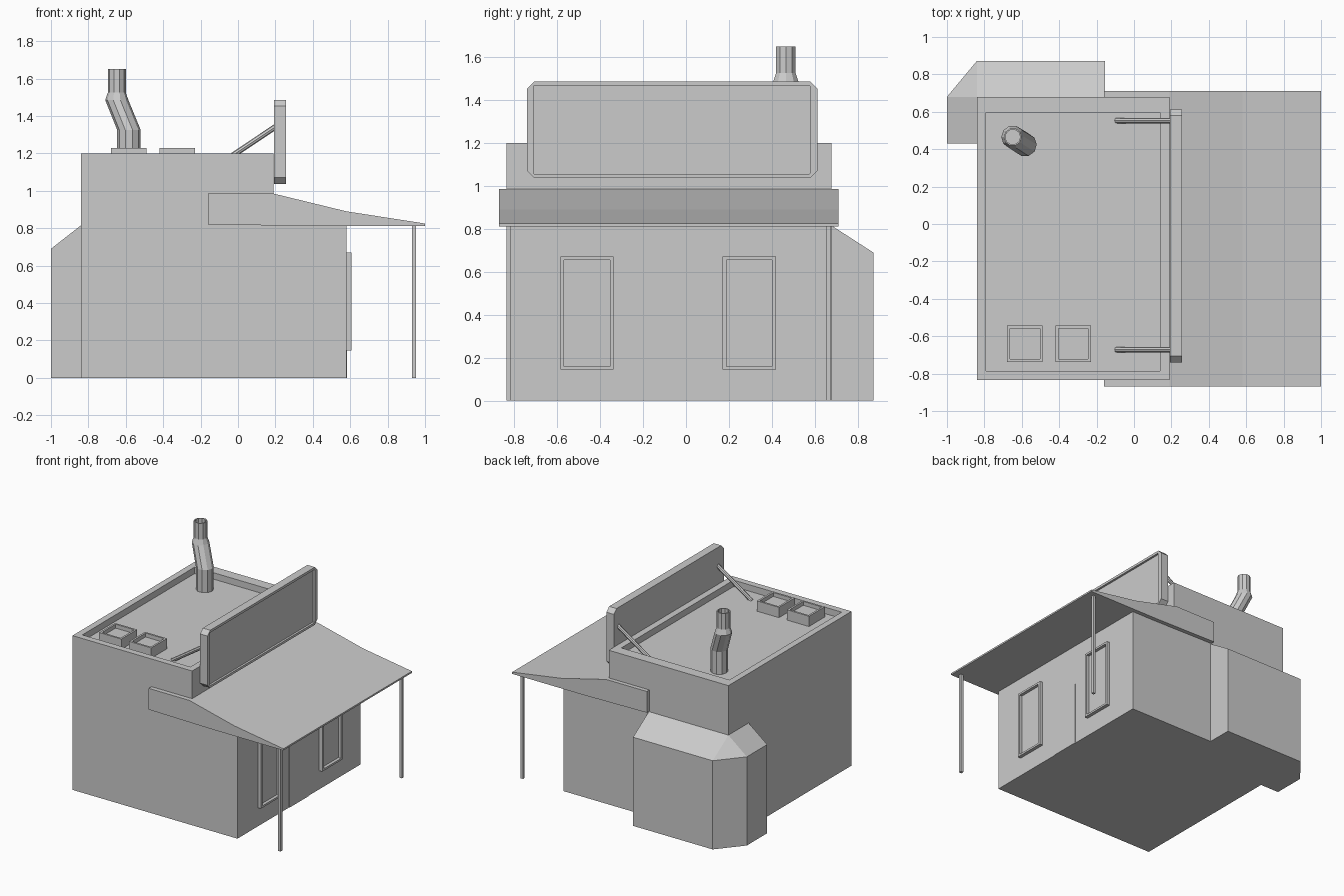
import bpy, bmesh, math
from mathutils import Vector

if "Cube" in bpy.data.objects:
    bpy.data.objects.remove(bpy.data.objects["Cube"])


def loft(name, rings, cap_end=True):
    """Join equal-length vertex loops into one skin and cap the ends."""
    bm = bmesh.new()
    loops = [[bm.verts.new(p) for p in ring] for ring in rings]
    n = len(loops[0])
    for a, b in zip(loops, loops[1:]):
        for i in range(n):
            j = (i + 1) % n
            bm.faces.new((a[i], a[j], b[j], b[i]))
    bm.faces.new(loops[0])
    if cap_end:
        bm.faces.new(loops[-1])
    bmesh.ops.remove_doubles(bm, verts=bm.verts, dist=0.0005)
    bmesh.ops.recalc_face_normals(bm, faces=bm.faces)
    mesh = bpy.data.meshes.new(name)
    bm.to_mesh(mesh)
    bm.free()
    obj = bpy.data.objects.new(name, mesh)
    bpy.context.collection.objects.link(obj)
    return obj


def rect(a0, a1, b0, b1, c=0.0):
    """Rectangle outline, optionally with cut corners."""
    if not c:
        return [(a0, b0), (a1, b0), (a1, b1), (a0, b1)]
    return [(a0 + c, b0), (a1 - c, b0), (a1, b0 + c), (a1, b1 - c),
            (a1 - c, b1), (a0 + c, b1), (a0, b1 - c), (a0, b0 + c)]


def at_z(pts, z):
    return [(x, y, z) for x, y in pts]


def at_x(pts, x):
    return [(x, y, z) for y, z in pts]


def tray(name, place, outer, inner, low, high, floor):
    """Solid slab with a recessed face, facing up or forward."""
    return loft(name, [place(outer, low), place(outer, high),
                       place(inner, high), place(inner, floor)])


def box(name, x0, x1, y0, y1, z0, z1):
    r = rect(x0, x1, y0, y1)
    return loft(name, [at_z(r, z0), at_z(r, z1)])


def circle(x, y, z, r, n=10):
    return [(x + r * math.cos(2 * math.pi * i / n),
             y + r * math.sin(2 * math.pi * i / n), z) for i in range(n)]


# Main block with parapet roof, and lower front block
tray("main_block", at_z, rect(-0.84, 0.19, -0.835, 0.678),
     rect(-0.79, 0.14, -0.785, 0.595), 0, 1.2, 1.15)
box("front_block", 0.19, 0.58, -0.835, 0.678, 0, 0.83)

# Awning: one profile extruded along y
profile = [(-0.16, 0.82), (-0.16, 0.985), (0.19, 0.985), (0.58, 0.89),
           (1.0, 0.825), (1.0, 0.812), (0.38, 0.812)]
loft("awning", [[(x, y, z) for x, z in profile] for y in (-0.87, 0.71)])

# Awning posts
for i, y in enumerate((-0.825, 0.665)):
    box(f"awning_post_{i + 1}", 0.93, 0.952, y - 0.011, y + 0.011, 0, 0.815)

# Corner extension with sloped roof
wall = [(-0.155, 0.678), (-0.84, 0.678), (-0.84, 0.43)]
outer = [(-1, 0.43), (-1, 0.68), (-0.84, 0.872), (-0.155, 0.872)]
top = [wall[2], wall[1], wall[1], wall[0]]
loft("corner_extension", [at_z(outer + wall, 0), at_z(outer + wall, 0.69),
                          at_z(top + wall, 0.815)], cap_end=False)

# Windows and door on the front wall
for i, y in enumerate((-0.585, 0.17)):
    tray(f"window_{i + 1}", at_x, rect(y, y + 0.248, 0.145, 0.67),
         rect(y + 0.018, y + 0.23, 0.16, 0.655), 0.575, 0.607, 0.583)
box("door", 0.57, 0.584, -0.2, 0.033, 0, 0.493)

# Sign board with cut corners and recessed face
tray("sign_board", at_x, rect(-0.74, 0.612, 1.037, 1.486, 0.033),
     rect(-0.71, 0.578, 1.055, 1.467, 0.004), 0.192, 0.256, 0.24)

# Sign braces
for i, y in enumerate((-0.672, 0.553)):
    a, b = Vector((-0.095, y, 1.145)), Vector((0.2, y, 1.342))
    bpy.ops.mesh.primitive_cylinder_add(
        vertices=8, radius=0.015, depth=(b - a).length, location=(a + b) / 2,
        rotation=(b - a).to_track_quat('Z', 'Y').to_euler())
    bpy.context.object.name = f"sign_brace_{i + 1}"

# Roof skylights
for i, x in enumerate((-0.678, -0.42)):
    tray(f"skylight_{i + 1}", at_z, rect(x, x + 0.19, -0.738, -0.543),
         rect(x + 0.015, x + 0.175, -0.723, -0.558), 1.145, 1.23, 1.2)

# Bent chimney pipe with hollow top
lo, hi = (-0.583, 0.424), (-0.648, 0.465)
loft("chimney", [circle(*lo, 1.145, 0.063), circle(*lo, 1.325, 0.063),
                 circle(*hi, 1.485, 0.062), circle(*hi, 1.525, 0.048),
                 circle(*hi, 1.65, 0.048), circle(*hi, 1.65, 0.04),
                 circle(*hi, 1.58, 0.04)])
